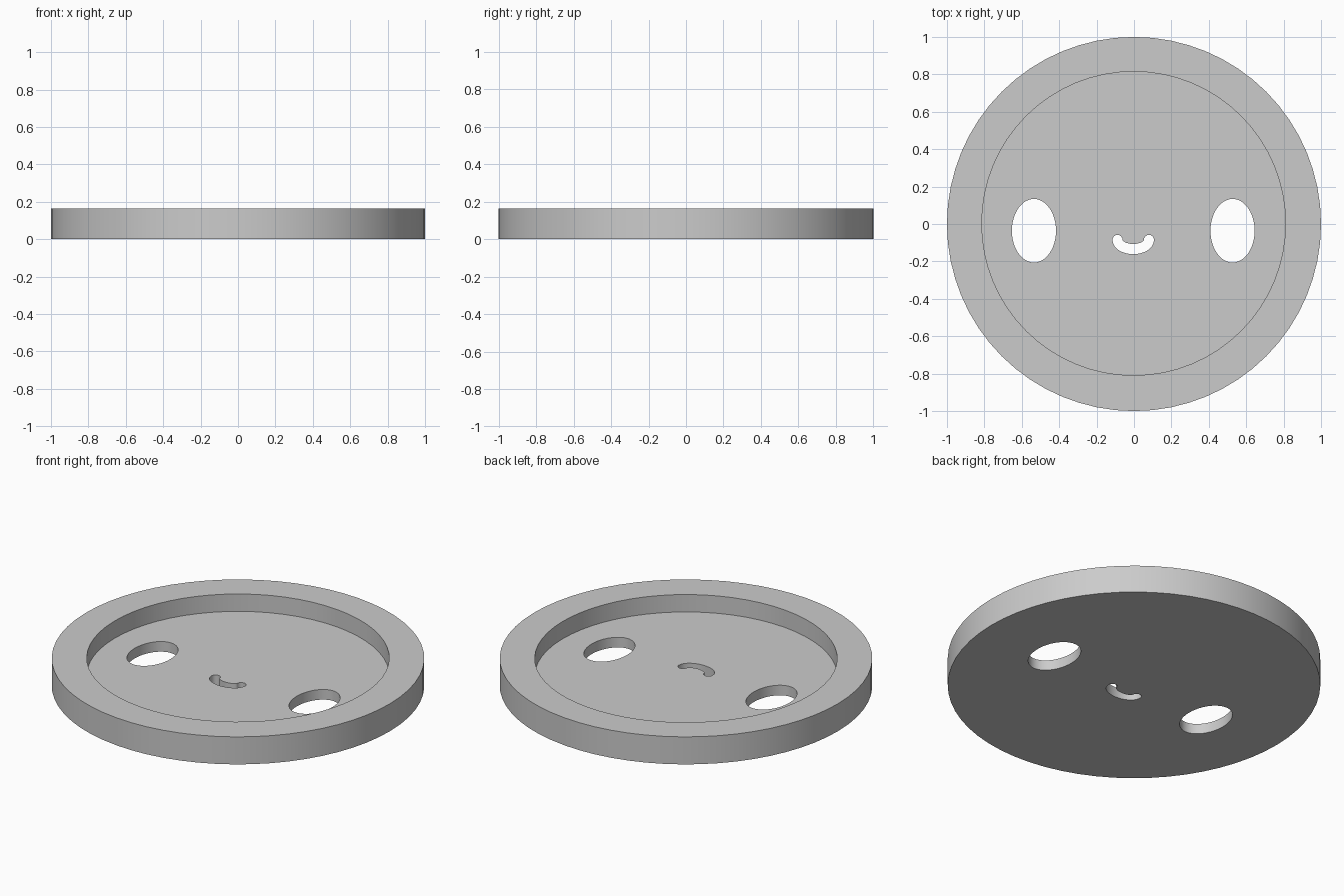
import bpy, bmesh, math

if "Cube" in bpy.data.objects:
    bpy.data.objects.remove(bpy.data.objects["Cube"], do_unlink=True)

HEIGHT, FLOOR = 0.163, 0.06

grey = bpy.data.materials.new("plain grey")
grey.use_nodes = True
colour = (0.6, 0.6, 0.6, 1)
grey.diffuse_color = colour
grey.node_tree.nodes["Principled BSDF"].inputs["Base Color"].default_value = colour


def ellipse(cx, cy, rx, ry, sides):
    steps = [math.tau * i / sides for i in range(sides)]
    return [(cx + rx * math.cos(a), cy + ry * math.sin(a)) for a in steps]


def prism(name, outline, z0, z1):
    """Closed solid from a counter-clockwise outline."""
    bm = bmesh.new()
    base = bm.faces.new([bm.verts.new((x, y, z0)) for x, y in outline])
    top = bmesh.ops.extrude_face_region(bm, geom=[base])["geom"]
    verts = [v for v in top if isinstance(v, bmesh.types.BMVert)]
    bmesh.ops.translate(bm, verts=verts, vec=(0, 0, z1 - z0))
    bmesh.ops.recalc_face_normals(bm, faces=bm.faces)
    mesh = bpy.data.meshes.new(name)
    bm.to_mesh(mesh)
    bm.free()
    mesh.materials.append(grey)
    obj = bpy.data.objects.new(name, mesh)
    bpy.context.collection.objects.link(obj)
    return obj


def smile(cx, cy, rx, ry, r, steps=16, cap=8):
    """Rounded band of half-width r along the lower half of an ellipse."""
    outer, inner = [], []
    for i in range(steps + 1):
        a = math.pi + math.pi * i / steps
        x, y = cx + rx * math.cos(a), cy + ry * math.sin(a)
        nx, ny = ry * math.cos(a), rx * math.sin(a)
        k = r / math.hypot(nx, ny)
        outer.append((x + nx * k, y + ny * k))
        inner.append((x - nx * k, y - ny * k))
    arc = [math.pi * i / cap for i in range(1, cap)]
    right = [(cx + rx + r * math.cos(a), cy + r * math.sin(a)) for a in arc]
    left = [(cx - rx + r * math.cos(a), cy + r * math.sin(a)) for a in arc]
    return outer + right + inner[::-1] + left


# Round body and the shapes cut from it
dish = prism("round_dish", ellipse(0, 0, 1, 1, 64), 0, HEIGHT)
cutters = [
    prism("recess_cutter", ellipse(-0.002, 0.003, 0.812, 0.812, 64), FLOOR, 0.3),
    prism("right_eye_cutter", ellipse(-0.535, -0.036, 0.118, 0.17, 48), -0.1, 0.2),
    prism("left_eye_cutter", ellipse(0.527, -0.036, 0.118, 0.17, 48), -0.1, 0.2),
    prism("mouth_cutter", smile(-0.004, -0.085, 0.084, 0.049, 0.027), -0.1, 0.2),
]

bpy.ops.object.select_all(action="DESELECT")
dish.select_set(True)
bpy.context.view_layer.objects.active = dish
for cutter in cutters:
    cutter.hide_render = True
    cut = dish.modifiers.new(cutter.name, "BOOLEAN")
    cut.operation = "DIFFERENCE"
    cut.solver = "EXACT"
    cut.object = cutter
    bpy.ops.object.modifier_apply(modifier=cut.name)
    bpy.data.objects.remove(cutter, do_unlink=True)

# Smooth walls, sharp rims
bpy.ops.object.shade_smooth_by_angle(angle=math.radians(35))
